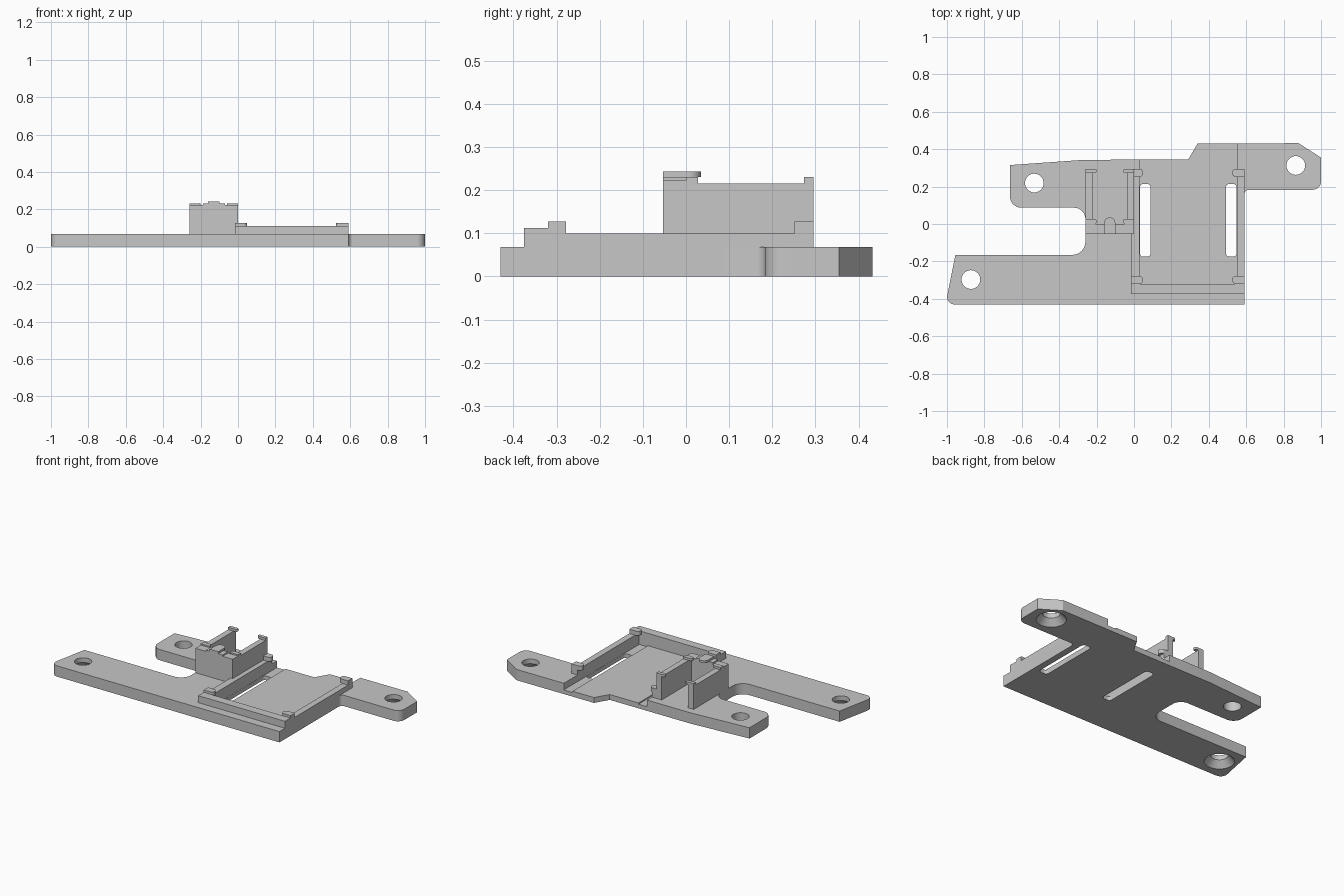
import bpy
import bmesh
import math
from mathutils import Vector

old = bpy.data.objects.get("Cube")
if old:
    bpy.data.objects.remove(old, do_unlink=True)

GRAY = (0.57, 0.57, 0.57, 1)
gray = bpy.data.materials.new("plain gray")
gray.use_nodes = True
gray.diffuse_color = GRAY
gray.node_tree.nodes["Principled BSDF"].inputs["Base Color"].default_value = GRAY

TOP = 0.068      # plate thickness
FLOOR = 0.034    # tray floor thickness
EDGE = 0.59      # outer side of the tray


def fillet(corners, steps=8):
    """Round each (x, y, radius) corner of a closed outline."""
    out = []
    for i, (x, y, r) in enumerate(corners):
        p = Vector((x, y))
        if r == 0:
            out.append(p)
            continue
        a = (Vector(corners[i - 1][:2]) - p).normalized()
        b = (Vector(corners[(i + 1) % len(corners)][:2]) - p).normalized()
        half = a.angle(b) / 2
        centre = p + (a + b).normalized() * (r / math.sin(half))
        start = p + a * (r / math.tan(half)) - centre
        end = p + b * (r / math.tan(half)) - centre
        turn = math.atan2(start.x * end.y - start.y * end.x, start.dot(end))
        for k in range(steps + 1):
            t = turn * k / steps
            c, s = math.cos(t), math.sin(t)
            out.append(centre + Vector((start.x * c - start.y * s, start.x * s + start.y * c)))
    return out


def finish(name, bm):
    bmesh.ops.recalc_face_normals(bm, faces=bm.faces)
    mesh = bpy.data.meshes.new(name)
    bm.to_mesh(mesh)
    bm.free()
    mesh.materials.append(gray)
    obj = bpy.data.objects.new(name, mesh)
    bpy.context.collection.objects.link(obj)
    return obj


def prism(name, corners, z0, z1):
    bm = bmesh.new()
    face = bm.faces.new([bm.verts.new((p.x, p.y, z0)) for p in fillet(corners)])
    new = bmesh.ops.extrude_face_region(bm, geom=[face])["geom"]
    verts = [g for g in new if isinstance(g, bmesh.types.BMVert)]
    bmesh.ops.translate(bm, verts=verts, vec=(0, 0, z1 - z0))
    return finish(name, bm)


def box(name, x0, x1, y0, y1, z0, z1, r=0):
    return prism(name, [(x0, y0, r), (x1, y0, r), (x1, y1, r), (x0, y1, r)], z0, z1)


def cone(name, x, y, r0, r1, z0, z1):
    bm = bmesh.new()
    bmesh.ops.create_cone(bm, cap_ends=True, segments=40, radius1=r0, radius2=r1, depth=z1 - z0)
    bmesh.ops.translate(bm, verts=bm.verts, vec=(x, y, (z0 + z1) / 2))
    return finish(name, bm)


def cut(target, cutter):
    cutter.hide_render = True
    mod = target.modifiers.new("cut", "BOOLEAN")
    mod.operation = "DIFFERENCE"
    mod.solver = "EXACT"
    mod.object = cutter
    bpy.context.view_layer.objects.active = target
    bpy.ops.object.modifier_apply(modifier=mod.name)
    bpy.data.objects.remove(cutter, do_unlink=True)


def clip(name, x0, x1, y0, y1, z0, z1, inward):
    """Small retaining tab, rounded on its inward side."""
    r = (y1 - y0) * 0.45
    left, right = (0, r) if inward > 0 else (r, 0)
    prism(name, [(x0, y0, left), (x1, y0, right), (x1, y1, right), (x0, y1, left)], z0, z1)


# Base plate with mounting arms
plate = prism("base_plate", [
    (-1.008, -0.43, 0.04), (EDGE, -0.43, 0), (EDGE, 0.183, 0.025),
    (1, 0.183, 0.045), (1, 0.355, 0), (0.88, 0.432, 0), (0.34, 0.43, 0),
    (0.29, 0.345, 0), (-0.27, 0.343, 0), (-0.663, 0.315, 0), (-0.663, 0.087, 0.06),
    (-0.26, 0.087, 0.06), (-0.26, -0.165, 0.07), (-0.955, -0.165, 0)], 0, TOP)

# Sunken tray floor, open at the back, with lower side channels and through slots
cut(plate, box("tray_cutter", 0.03, 0.55, -0.32, 0.6, FLOOR, 0.2))
for x in (0.03, 0.49):
    cut(plate, box("channel_cutter", x, x + 0.06, -0.32, 0.6, FLOOR - 0.008, 0.2))
    cut(plate, box("slot_cutter", x + 0.001, x + 0.059, -0.175, 0.215, -0.1, 0.2, 0.02))

# Screw holes, two of them countersunk underneath
for x, y, sunk in ((-0.872, -0.297, True), (-0.533, 0.219, False), (0.865, 0.313, True)):
    cut(plate, cone("hole_cutter", x, y, 0.05, 0.05, -0.1, 0.2))
    if sunk:
        cut(plate, cone("countersink_cutter", x, y, 0.094, 0.049, -0.01, 0.04))

# Tray walls
box("tray_front_wall", -0.015, EDGE, -0.375, -0.32, TOP, 0.112)
box("tray_left_wall", 0.55, EDGE, -0.32, 0.295, TOP, 0.1)
box("tray_right_wall", -0.015, 0.03, -0.32, 0.295, TOP, 0.1)
for y0, y1, place in ((-0.32, -0.278, "front"), (0.252, 0.295, "back")):
    clip("tray_left_clip_" + place, 0.525, EDGE, y0, y1, 0.1, 0.127, -1)
    clip("tray_right_clip_" + place, -0.015, 0.048, y0, y1, 0.1, 0.127, 1)

# Upright holder: two side walls and a front wall with a raised middle
box("holder_front_wall", -0.26, 0, -0.053, 0, TOP, 0.222)
box("holder_front_ridge", -0.187, -0.07, -0.053, 0, 0.222, 0.23)
for side, x0, x1, c0, c1, inward in (("right", -0.26, -0.222, -0.26, -0.2, 1),
                                     ("left", -0.037, 0, -0.058, 0, -1)):
    box("holder_wall_" + side, x0, x1, 0, 0.295, TOP, 0.215)
    clip("holder_front_clip_" + side, c0, c1, 0, 0.028, 0.215, 0.23, inward)
    clip("holder_back_clip_" + side, c0, c1, 0.273, 0.295, 0.215, 0.23, inward)

# Round-ended latch over the holder
prism("holder_latch", [(-0.16, -0.053, 0), (-0.1, -0.053, 0),
                       (-0.1, 0.035, 0.029), (-0.16, 0.035, 0.029)], 0.23, 0.243)

for obj in bpy.context.collection.objects:
    if obj.type == "MESH" and gray.name in obj.data.materials:
        bpy.ops.object.select_all(action="DESELECT")
        obj.select_set(True)
        bpy.context.view_layer.objects.active = obj
        bpy.ops.object.shade_smooth_by_angle(angle=math.radians(30))
